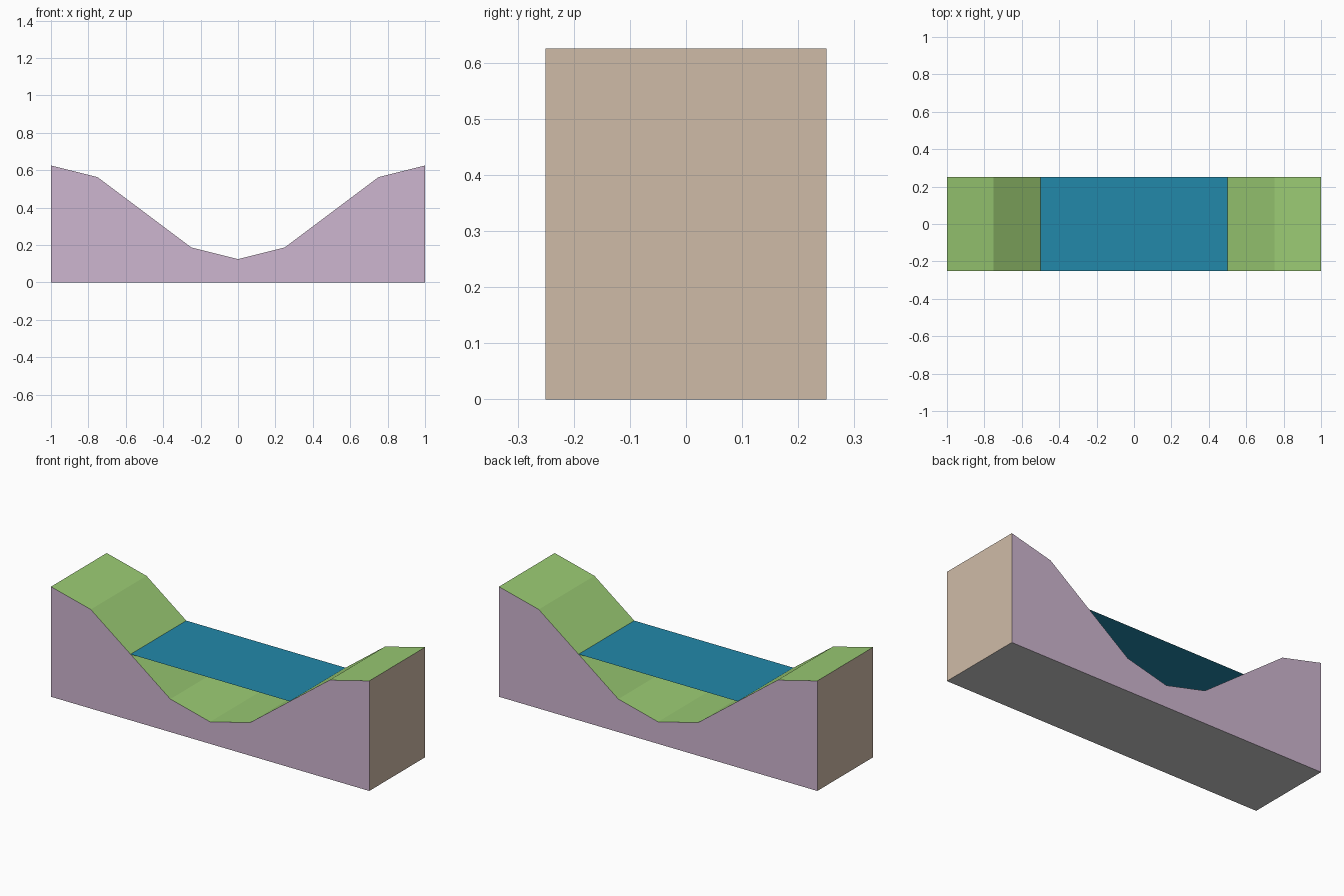
import bpy
import bmesh

cube = bpy.data.objects.get("Cube")
if cube:
    bpy.data.objects.remove(cube, do_unlink=True)

HALF_DEPTH = 0.25
WATER_LEVEL = 0.375


def make_material(name, rgb):
    """Flat material from 8-bit sRGB, stored as linear values."""
    def to_linear(c):
        c /= 255
        return c / 12.92 if c <= 0.04045 else ((c + 0.055) / 1.055) ** 2.4

    mat = bpy.data.materials.new(name)
    mat.use_nodes = True
    color = [to_linear(c) for c in rgb] + [1]
    mat.diffuse_color = color
    mat.node_tree.nodes["Principled BSDF"].inputs["Base Color"].default_value = color
    return mat


def add_object(name, bm, materials):
    mesh = bpy.data.meshes.new(name)
    bm.to_mesh(mesh)
    bm.free()
    for mat in materials:
        mesh.materials.append(mat)
    obj = bpy.data.objects.new(name, mesh)
    bpy.context.collection.objects.link(obj)
    return obj


grass = make_material("grass green", (154, 202, 115))
side = make_material("mauve side", (206, 182, 208))
end = make_material("tan end", (207, 187, 167))
base = make_material("grey base", (204, 204, 204))
water = make_material("water blue", (34, 137, 170))

# Valley ground: half profile mirrored, then extruded from front to back
half = [(0, 0.125), (0.25, 0.1875), (0.75, 0.5625), (1, 0.625), (1, 0)]
profile = half + [(-x, z) for x, z in reversed(half[1:])]
bm = bmesh.new()
front = bm.faces.new([bm.verts.new((x, -HALF_DEPTH, z)) for x, z in profile])
extruded = bmesh.ops.extrude_face_region(bm, geom=[front], use_keep_orig=True)
back_verts = [g for g in extruded["geom"] if isinstance(g, bmesh.types.BMVert)]
bmesh.ops.translate(bm, verts=back_verts, vec=(0, 2 * HALF_DEPTH, 0))
bmesh.ops.recalc_face_normals(bm, faces=bm.faces)

# Colour by direction: grass on top, then sides, ends and base
for face in bm.faces:
    n = face.normal
    if n.z > 0.1:
        face.material_index = 0
    elif n.z < -0.1:
        face.material_index = 3
    else:
        face.material_index = 1 if abs(n.y) > 0.5 else 2
add_object("valley_ground", bm, [grass, side, end, base])

# Water sheet spanning the valley between the two banks
bm = bmesh.new()
corners = [(-1, -1), (1, -1), (1, 1), (-1, 1)]
bm.faces.new([bm.verts.new((sx * 0.5, sy * HALF_DEPTH, WATER_LEVEL)) for sx, sy in corners])
add_object("water_surface", bm, [water])
